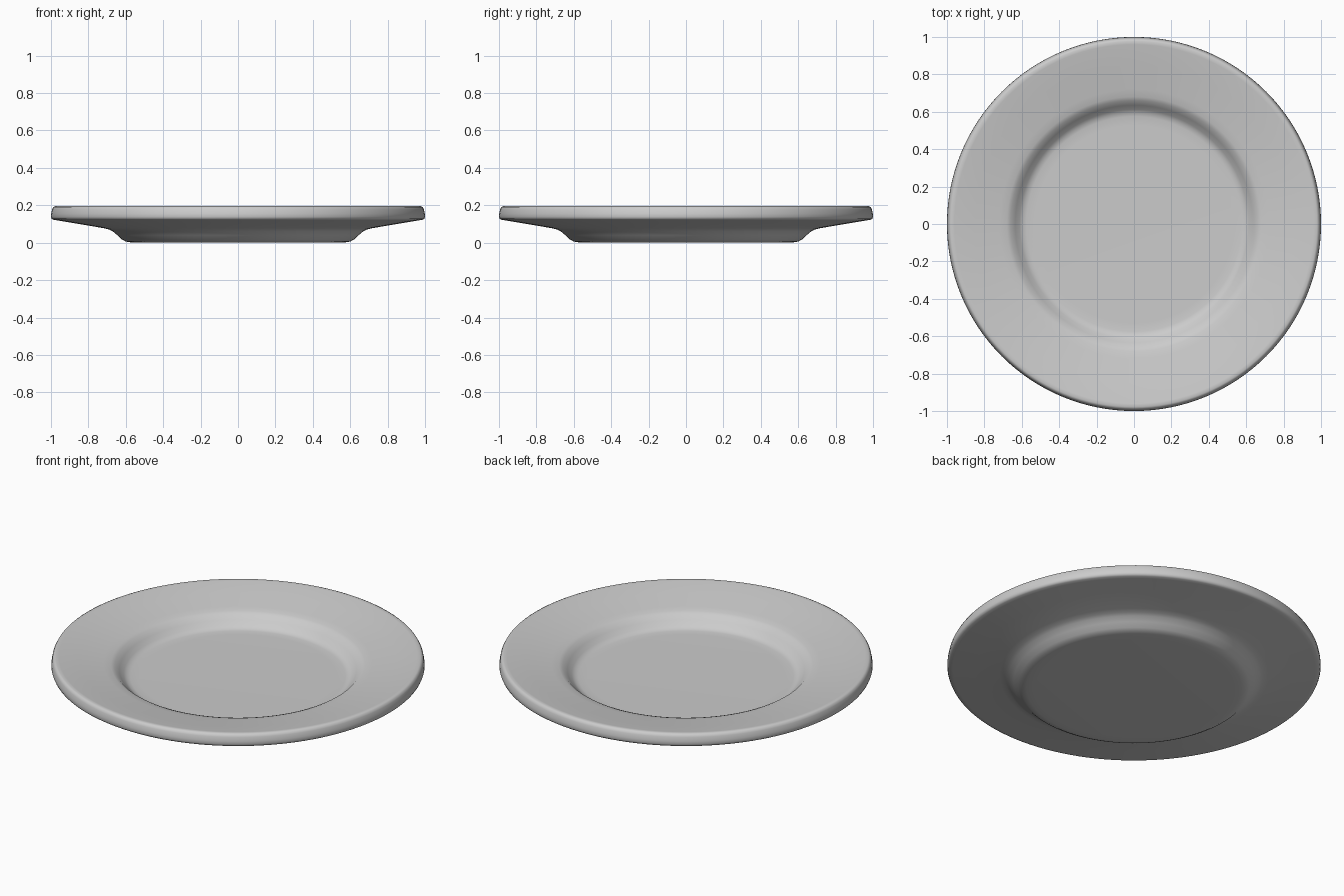
import bpy, bmesh, math

if "Cube" in bpy.data.objects:
    bpy.data.objects.remove(bpy.data.objects["Cube"])

# Closed plate section (radius, height): underside from the centre, round the rim, back over the top
PROFILE = [
    (0, 0), (0.53, 0), (0.575, 0.002), (0.60, 0.006), (0.62, 0.017), (0.645, 0.040),
    (0.67, 0.061), (0.69, 0.071), (0.72, 0.078), (0.85, 0.100), (0.97, 0.120), (0.988, 0.123),
    (0.996, 0.128), (1.0, 0.138), (0.999, 0.155), (0.994, 0.178), (0.988, 0.190),
    (0.978, 0.195), (0.960, 0.193), (0.85, 0.174), (0.72, 0.152), (0.68, 0.145),
    (0.66, 0.137), (0.635, 0.113), (0.612, 0.090), (0.595, 0.079), (0.575, 0.075),
    (0.53, 0.074), (0, 0.074),
]

# Revolve the section about z
bm = bmesh.new()
verts = [bm.verts.new((r, 0, z)) for r, z in PROFILE]
edges = [bm.edges.new(pair) for pair in zip(verts, verts[1:])]
bmesh.ops.spin(bm, geom=verts + edges, cent=(0, 0, 0), axis=(0, 0, 1),
               angle=2 * math.pi, steps=128, use_duplicate=False)
bmesh.ops.remove_doubles(bm, verts=bm.verts[:], dist=1e-4)
bmesh.ops.recalc_face_normals(bm, faces=bm.faces[:])

mesh = bpy.data.meshes.new("plate")
bm.to_mesh(mesh)
bm.free()
plate = bpy.data.objects.new("plate", mesh)
bpy.context.collection.objects.link(plate)

# Smooth glazed surface
bpy.context.view_layer.objects.active = plate
plate.select_set(True)
bpy.ops.object.shade_smooth_by_angle(angle=math.radians(50))
